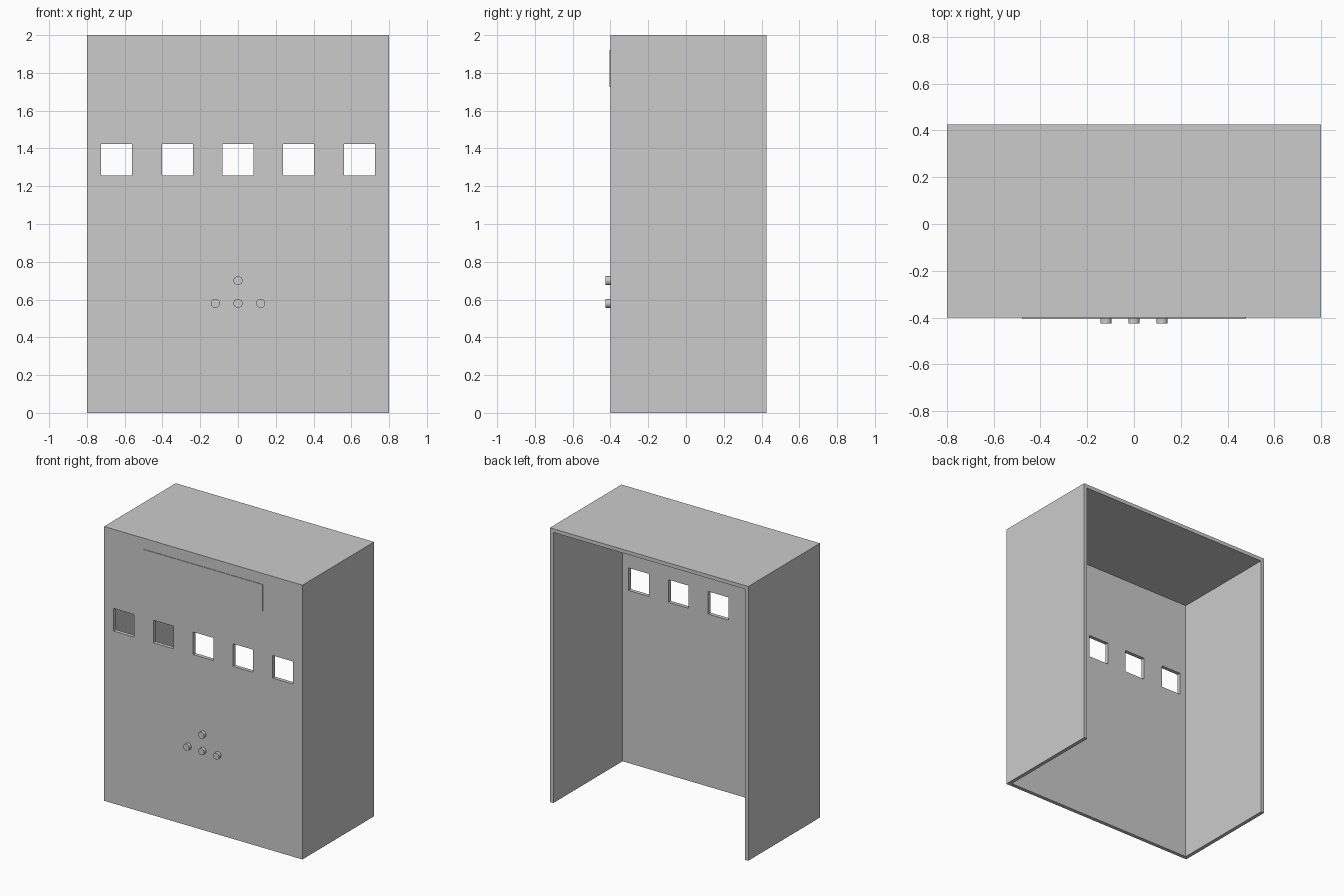
import bpy, math

if "Cube" in bpy.data.objects:
    bpy.data.objects.remove(bpy.data.objects["Cube"])

T = 0.027             # panel thickness
FRONT, BACK = -0.4, 0.425
HALF_W, HEIGHT = 0.8, 2.0


def box(name, x0, x1, y0, y1, z0, z1):
    bpy.ops.mesh.primitive_cube_add(size=1)
    ob = bpy.context.object
    ob.name = name
    for v in ob.data.vertices:
        v.co.x = x1 if v.co.x > 0 else x0
        v.co.y = y1 if v.co.y > 0 else y0
        v.co.z = z1 if v.co.z > 0 else z0
    return ob


def cut(target, cutter):
    cutter.hide_render = True
    mod = target.modifiers.new("cut", 'BOOLEAN')
    mod.operation = 'DIFFERENCE'
    mod.solver = 'EXACT'
    mod.object = cutter
    bpy.context.view_layer.objects.active = target
    bpy.ops.object.modifier_apply(modifier=mod.name)
    bpy.data.objects.remove(cutter)


# Cabinet shell, open at the back and underneath
cabinet = box("cabinet_shell", -HALF_W, HALF_W, FRONT, BACK, 0, HEIGHT)
cut(cabinet, box("hollow_cutter", -HALF_W + T, HALF_W - T,
                 FRONT + T, BACK + 0.2, -0.2, HEIGHT - T))

# Row of five square windows
for i in range(-2, 3):
    x = i * 0.321
    cut(cabinet, box("window_cutter", x - 0.082, x + 0.082,
                     FRONT - 0.1, FRONT + 0.1, 1.258, 1.423))

# Thin sign plate above the windows
box("sign_plate", -0.48, 0.48, FRONT - 0.004, FRONT, 1.726, 1.92)

# Four round buttons in a cursor-key layout
for i, (x, z) in enumerate([(0, 0.70), (-0.12, 0.58), (0, 0.58), (0.12, 0.58)]):
    bpy.ops.mesh.primitive_cylinder_add(
        vertices=32, radius=0.024, depth=0.025,
        location=(x, FRONT - 0.0125, z), rotation=(math.pi / 2, 0, 0))
    bpy.context.object.name = f"button_{i + 1}"
    bpy.ops.object.shade_smooth_by_angle(angle=math.radians(40))
